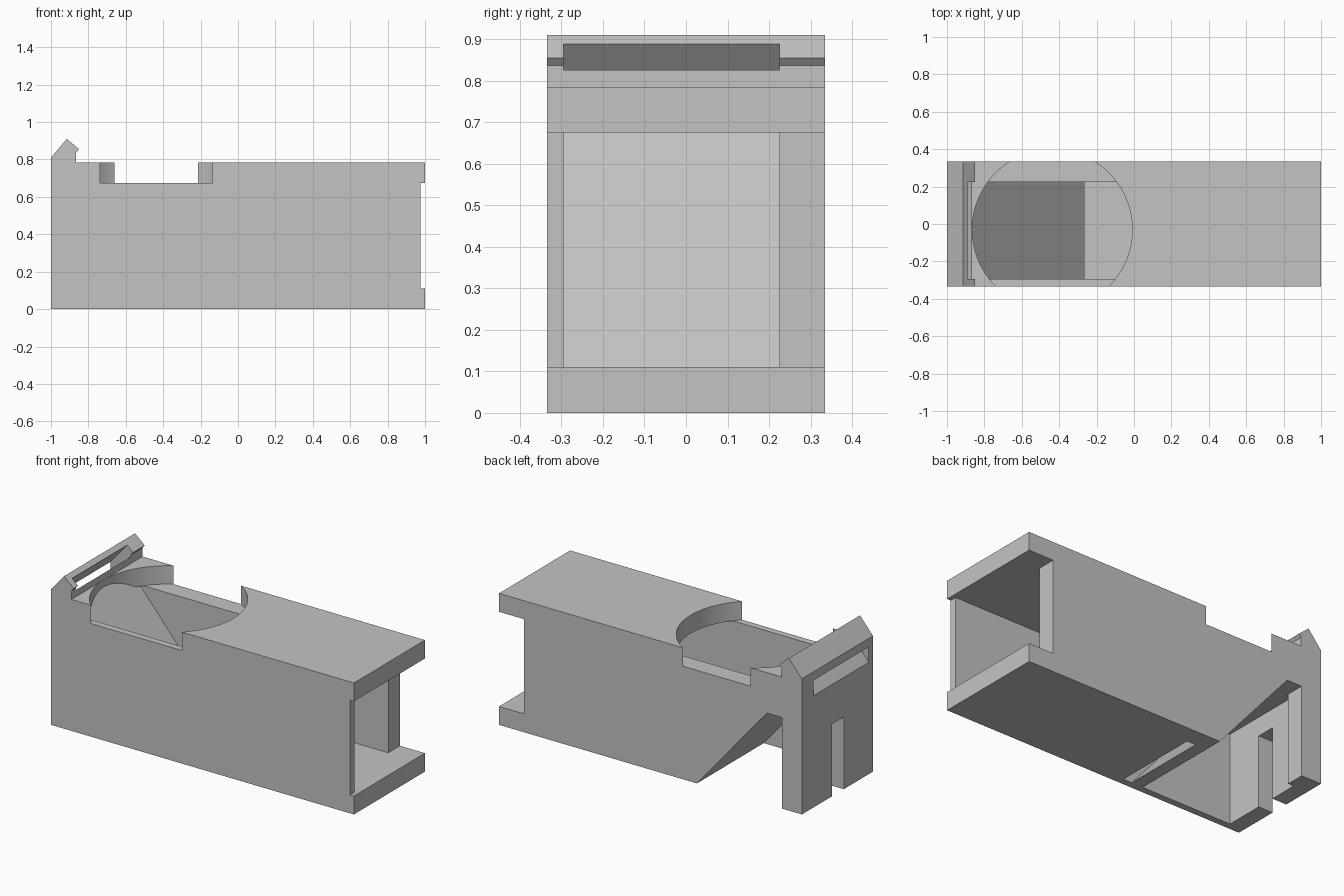
import bpy
import bmesh
import math

old = bpy.data.objects.get("Cube")
if old:
    bpy.data.objects.remove(old, do_unlink=True)

grey = bpy.data.materials.new("light_grey")
grey.use_nodes = True
colour = (0.55, 0.55, 0.55, 1)
grey.diffuse_color = colour
grey.node_tree.nodes["Principled BSDF"].inputs["Base Color"].default_value = colour

SLOPE = 1.175            # shared slope of ramp, lip and strap slot
FRONT, BACK = -0.335, 0.335
IN_F, IN_B = -0.295, 0.225   # inner faces of the front and back walls


def finish(name, bm):
    bmesh.ops.recalc_face_normals(bm, faces=bm.faces)
    mesh = bpy.data.meshes.new(name)
    bm.to_mesh(mesh)
    bm.free()
    mesh.materials.append(grey)
    ob = bpy.data.objects.new(name, mesh)
    bpy.context.collection.objects.link(ob)
    return ob


def prism(name, profile, y0, y1):
    """Extrude an x-z profile from y0 to y1."""
    bm = bmesh.new()
    face = bm.faces.new([bm.verts.new((x, y0, z)) for x, z in profile])
    new = bmesh.ops.extrude_face_region(bm, geom=[face])["geom"]
    verts = [v for v in new if isinstance(v, bmesh.types.BMVert)]
    bmesh.ops.translate(bm, vec=(0, y1 - y0, 0), verts=verts)
    return finish(name, bm)


def block(name, x0, x1, y0, y1, z0, z1):
    return prism(name, [(x0, z0), (x1, z0), (x1, z1), (x0, z1)], y0, y1)


def cylinder(name, x, y, radius, z0, z1):
    bm = bmesh.new()
    bmesh.ops.create_cone(bm, cap_ends=True, segments=96, radius1=radius,
                          radius2=radius, depth=z1 - z0)
    bmesh.ops.translate(bm, vec=(x, y, (z0 + z1) / 2), verts=bm.verts)
    return finish(name, bm)


def cut(target, cutter):
    mod = target.modifiers.new("cut", "BOOLEAN")
    mod.operation = "DIFFERENCE"
    mod.solver = "EXACT"
    mod.object = cutter
    bpy.context.view_layer.objects.active = target
    bpy.ops.object.modifier_apply(modifier=mod.name)
    bpy.data.objects.remove(cutter, do_unlink=True)


def ramp_x(z, foot):
    return foot - z / SLOPE


# Body with the hooked lip on its end
body = prism("body", [(-1, 0), (1, 0), (1, 0.785), (-0.865, 0.785),
                      (-0.865, 0.837), (-0.85, 0.855), (-0.915, 0.91),
                      (-1, 0.81)], FRONT, BACK)

# Long chamber, ending at the ramp with a slit through the floor
cut(body, prism("chamber", [
    (1.1, 0.11), (1.1, 0.675), (ramp_x(0.675, -0.232), 0.675),
    (ramp_x(-0.02, -0.232), -0.02), (ramp_x(-0.02, -0.175), -0.02),
    (ramp_x(0.11, -0.175), 0.11)], IN_F, IN_B))

# Round recess in the top
cut(body, cylinder("recess", -0.437, -0.03, 0.428, 0.675, 0.81))

# Hollow beneath the ramp, open to the back and the bottom
cut(body, prism("hollow", [
    (ramp_x(-0.02, -0.307), -0.02), (ramp_x(0.543, -0.307), 0.543),
    (-0.868, 0.543), (-0.868, -0.02)], IN_F, 0.4))
cut(body, block("end_wall_recess", -0.905, -0.85, IN_F, IN_B, -0.02, 0.543))
cut(body, block("end_wall_slot", -1.1, -0.85, -0.06, 0.052, -0.02, 0.43))

# Sloping slot through the lip
low, high = -1.05, -0.84
cut(body, prism("lip_slot", [
    (low, 0.667 + (low + 1) * SLOPE), (high, 0.667 + (high + 1) * SLOPE),
    (high, 0.759 + (high + 1) * SLOPE), (low, 0.759 + (low + 1) * SLOPE)],
    IN_F, IN_B))

# Side walls set back from the open end
cut(body, block("front_wall_trim", 0.975, 1.1, -0.4, IN_F + 0.02, 0.11, 0.675))
cut(body, block("back_wall_trim", 0.835, 1.1, IN_B - 0.02, 0.4, 0.11, 0.675))

# Upper end of the ramp, rising inside the recess
ramp_tip = prism("ramp_tip", [
    (ramp_x(0.675, -0.232), 0.675), (-0.88, 0.65),
    (-0.88, (0.88 - 0.232) * SLOPE)], IN_F, IN_B)

for ob in bpy.context.selected_objects:
    ob.select_set(False)
body.select_set(True)
bpy.context.view_layer.objects.active = body
bpy.ops.object.shade_smooth_by_angle(angle=math.radians(30))
